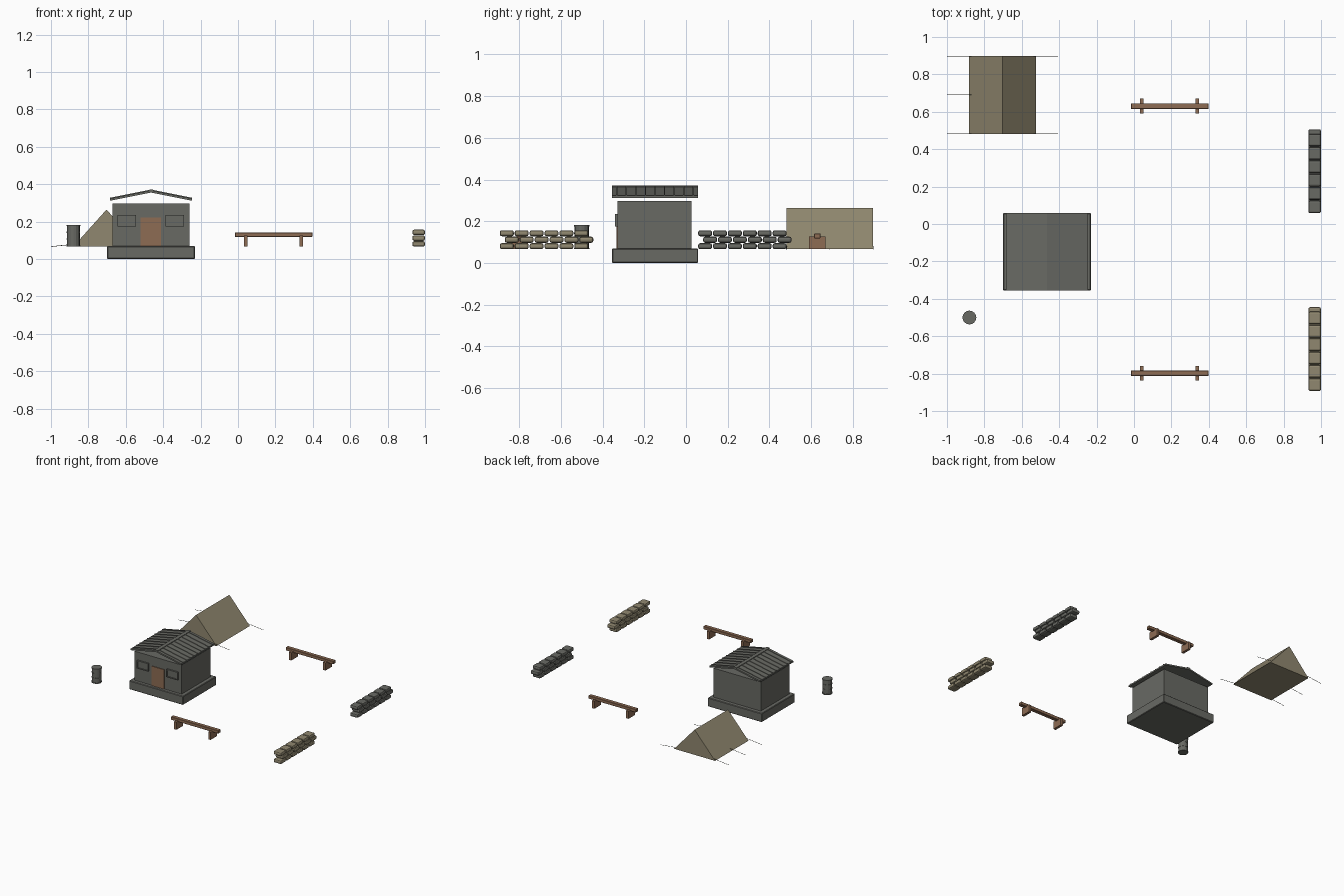
import bpy, bmesh, math
from mathutils import Vector, Matrix

if "Cube" in bpy.data.objects:
    bpy.data.objects.remove(bpy.data.objects["Cube"], do_unlink=True)


def material(name, rgb):
    m = bpy.data.materials.new(name)
    m.use_nodes = True
    m.diffuse_color = (*rgb, 1)
    m.node_tree.nodes["Principled BSDF"].inputs["Base Color"].default_value = (*rgb, 1)
    return m


GREY = material("weathered grey", (0.14, 0.143, 0.127))
TAN = material("canvas tan", (0.28, 0.245, 0.16))
WOOD = material("brown wood", (0.27, 0.15, 0.088))
GROUND = 0.066


def finish(name, bm, mat):
    bmesh.ops.recalc_face_normals(bm, faces=bm.faces)
    mesh = bpy.data.meshes.new(name)
    bm.to_mesh(mesh)
    bm.free()
    mesh.materials.append(mat)
    ob = bpy.data.objects.new(name, mesh)
    bpy.context.collection.objects.link(ob)
    return ob


def bevel(ob, width, segments=1):
    mod = ob.modifiers.new("soft edges", "BEVEL")
    mod.width = width
    mod.segments = segments


def add_box(bm, lo, hi):
    lo, hi = Vector(lo), Vector(hi)
    mat = Matrix.Translation((lo + hi) / 2) @ Matrix.Diagonal((*(hi - lo), 1))
    bmesh.ops.create_cube(bm, size=1, matrix=mat)


def box(name, lo, hi, mat, soft=0):
    bm = bmesh.new()
    add_box(bm, lo, hi)
    ob = finish(name, bm, mat)
    if soft:
        bevel(ob, soft)
    return ob


def prism(bm, outline, y0, y1):
    """Extrude an (x, z) outline along y."""
    face = bm.faces.new([bm.verts.new((x, y0, z)) for x, z in outline])
    ext = bmesh.ops.extrude_face_region(bm, geom=[face])["geom"]
    verts = [v for v in ext if isinstance(v, bmesh.types.BMVert)]
    bmesh.ops.translate(bm, verts=verts, vec=(0, y1 - y0, 0))


def add_rod(bm, a, b, radius, sides=6):
    a, b = Vector(a), Vector(b)
    d = b - a
    mat = Matrix.Translation((a + b) / 2) @ d.to_track_quat("Z", "Y").to_matrix().to_4x4()
    bmesh.ops.create_cone(bm, cap_ends=True, segments=sides, radius1=radius,
                          radius2=radius, depth=d.length, matrix=mat)


# Hut body
CX = -0.465
box("hut_foundation", (-0.70, -0.355, 0), (-0.23, 0.058, 0.069), GREY, 0.004)
box("hut_walls", (-0.67, -0.328, 0.06), (-0.26, 0.027, 0.297), GREY)
box("hut_door", (-0.52, -0.333, 0.069), (-0.412, -0.32, 0.222), WOOD)

# Window frames with recessed shutters
for side, cx in (("right", -0.594), ("left", -0.338)):
    bm = bmesh.new()
    x0, x1, z0, z1, t = cx - 0.049, cx + 0.049, 0.174, 0.236, 0.006
    add_box(bm, (x0, -0.341, z0), (x1, -0.325, z0 + t))
    add_box(bm, (x0, -0.341, z1 - t), (x1, -0.325, z1))
    add_box(bm, (x0, -0.341, z0 + t), (x0 + t, -0.325, z1 - t))
    add_box(bm, (x1 - t, -0.341, z0 + t), (x1, -0.325, z1 - t))
    add_box(bm, (x0 + t, -0.334, z0 + t), (x1 - t, -0.325, z1 - t))
    finish(side + "_window", bm, GREY)

# Gable roof sheet with raised seams
Y0, Y1, HALF, EAVE, RIDGE, THICK = -0.355, 0.058, 0.22, 0.323, 0.367, 0.012


def chevron(lift, thick, half=HALF):
    drop = (RIDGE - EAVE) * half / HALF
    top = RIDGE + lift
    return [(CX - half, top - drop), (CX, top), (CX + half, top - drop),
            (CX + half, top - drop - thick), (CX, top - thick), (CX - half, top - drop - thick)]


bm = bmesh.new()
prism(bm, chevron(0, THICK), Y0, Y1)
seams = 9
for i in range(seams):
    y = Y0 + (Y1 - Y0) * (i + 0.5) / seams
    prism(bm, chevron(0.004, 0.006), y - 0.003, y + 0.003)
prism(bm, chevron(0.005, 0.007, 0.014), Y0, Y1)
finish("hut_roof", bm, GREY)

# Barrel with rims
bm = bmesh.new()
for z0, z1, r in ((0, 0.116, 0.034), (0, 0.007, 0.037), (0.037, 0.043, 0.036),
                  (0.074, 0.08, 0.036), (0.109, 0.116, 0.037)):
    add_rod(bm, (-0.88, -0.5, GROUND + z0), (-0.88, -0.5, GROUND + z1), r, 16)
finish("barrel", bm, GREY)

# Tent
TX, TY0, TY1 = -0.703, 0.482, 0.897
bm = bmesh.new()
prism(bm, [(TX - 0.178, GROUND), (TX, 0.264), (TX + 0.178, GROUND)], TY0, TY1)
finish("tent", bm, TAN)

# Guy lines and pegs
bm = bmesh.new()
for side, y in ((-1, TY0), (-1, 0.69), (-1, TY1), (1, TY0), (1, TY1)):
    add_rod(bm, (TX + side * 0.297, y, GROUND), (TX + side * 0.166, y, GROUND + 0.014), 0.0015)
finish("tent_guy_lines", bm, GREY)

# Benches
for name, y in (("front_bench", -0.798), ("back_bench", 0.63)):
    box(name + "_beam", (-0.016, y - 0.015, 0.118), (0.398, y + 0.015, 0.142), WOOD, 0.002)
    for side, x in (("right", 0.041), ("left", 0.338)):
        box(f"{name}_{side}_leg", (x - 0.01, y - 0.04, GROUND), (x + 0.01, y + 0.04, 0.126), WOOD)

# Sandbag walls: three staggered courses of six
for name, start, mat in (("front_sandbags", -0.893, TAN), ("back_sandbags", 0.058, GREY)):
    bm = bmesh.new()
    for row in range(3):
        z = GROUND + row * 0.031
        for i in range(6):
            y = start + i * 0.0715 + (0.024 if row == 1 else 0)
            add_box(bm, (0.932, y, z), (1.0, y + 0.067, z + 0.029))
    bevel(finish(name, bm, mat), 0.01, 2)
